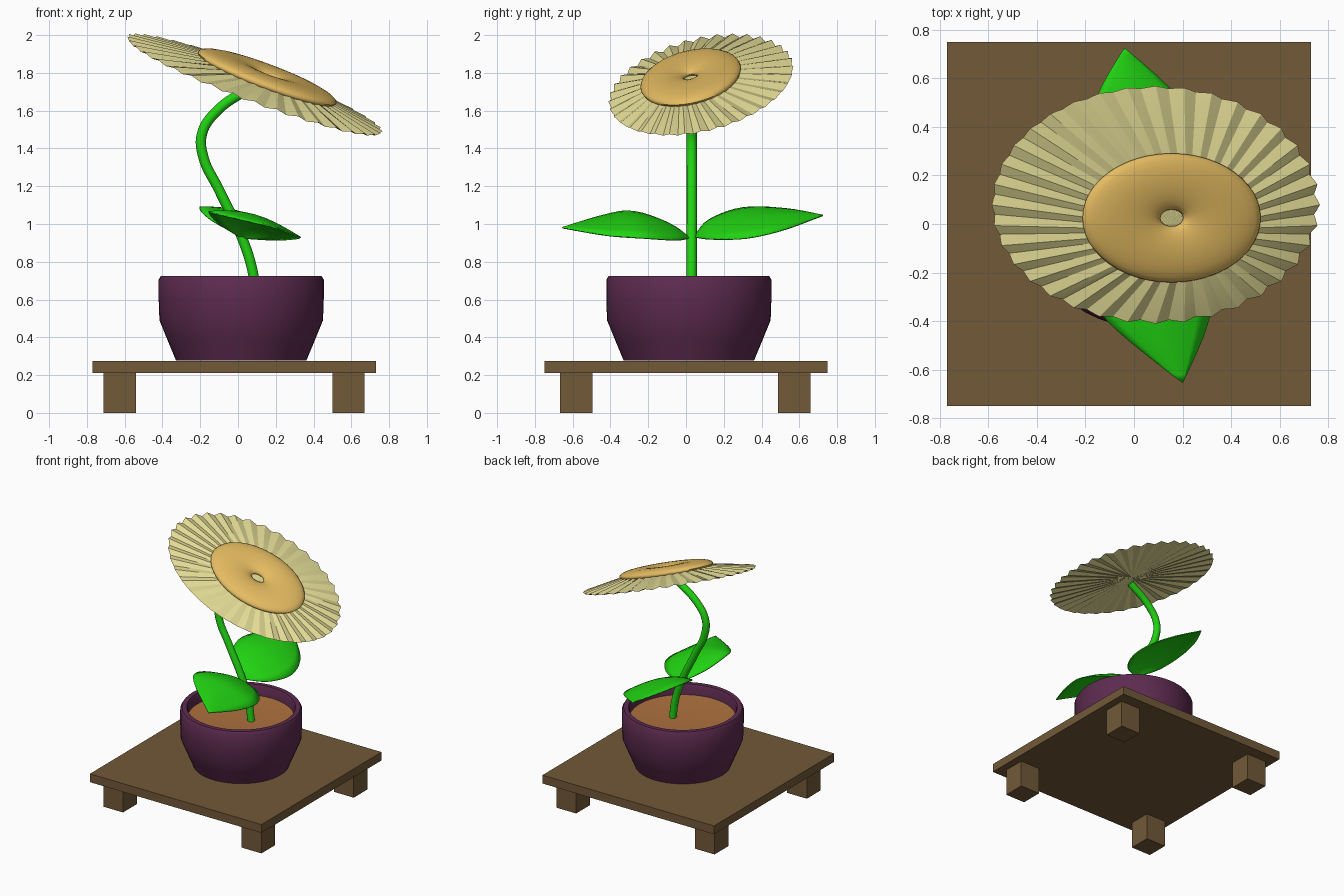
import bpy, bmesh, math
from math import sin, cos, pi
from mathutils import Vector, Matrix

if "Cube" in bpy.data.objects:
    bpy.data.objects.remove(bpy.data.objects["Cube"], do_unlink=True)


def material(name, rgb):
    m = bpy.data.materials.new(name)
    m.use_nodes = True
    m.diffuse_color = (*rgb, 1)
    m.node_tree.nodes["Principled BSDF"].inputs["Base Color"].default_value = (*rgb, 1)
    return m


wood = material("brown wood", (0.17, 0.1, 0.04))
purple = material("dark purple glaze", (0.11, 0.024, 0.08))
earth = material("orange brown soil", (0.42, 0.165, 0.048))
green = material("bright green", (0.015, 0.65, 0.006))
cream = material("pale cream", (0.76, 0.7, 0.3))
gold = material("golden yellow", (0.78, 0.5, 0.12))


def finish(bm, name, mat, smooth=None):
    bmesh.ops.recalc_face_normals(bm, faces=bm.faces)
    me = bpy.data.meshes.new(name)
    bm.to_mesh(me)
    bm.free()
    ob = bpy.data.objects.new(name, me)
    bpy.context.collection.objects.link(ob)
    me.materials.append(mat)
    if smooth:
        bpy.ops.object.select_all(action='DESELECT')
        ob.select_set(True)
        bpy.context.view_layer.objects.active = ob
        bpy.ops.object.shade_smooth_by_angle(angle=math.radians(smooth))
    return ob


def box(name, centre, size, mat):
    bm = bmesh.new()
    bmesh.ops.create_cube(bm, size=1)
    bmesh.ops.transform(bm, matrix=Matrix.Translation(centre) @ Matrix.Diagonal((*size, 1)), verts=bm.verts)
    return finish(bm, name, mat)


def lathe(name, profile, mat, place, smooth, closed=False, n=48):
    bm = bmesh.new()
    rings = []
    for r, z in profile:
        if r == 0:
            rings.append([bm.verts.new((0, 0, z))] * n)
        else:
            rings.append([bm.verts.new((r * cos(2 * pi * i / n), r * sin(2 * pi * i / n), z)) for i in range(n)])
    pairs = list(zip(rings, rings[1:])) + ([(rings[-1], rings[0])] if closed else [])
    for a, b in pairs:
        for i in range(n):
            j = (i + 1) % n
            bm.faces.new(list(dict.fromkeys((a[i], a[j], b[j], b[i]))))
    bmesh.ops.transform(bm, matrix=place, verts=bm.verts)
    return finish(bm, name, mat, smooth)


# Low table
box("table_top", (-0.02, 0, 0.243), (1.5, 1.5, 0.066), wood)
for x, side in ((-0.625, "right"), (0.585, "left")):
    for y, end in ((-0.58, "front"), (0.573, "back")):
        box(f"table_leg_{end}_{side}", (x, y, 0.106), (0.172, 0.172, 0.212), wood)

# Pot and soil
pot_at = Matrix.Translation((0.017, 0.015, 0))
lathe("pot", [(0, 0.277), (0.345, 0.277), (0.39, 0.385), (0.433, 0.49), (0.437, 0.6), (0.437, 0.705),
              (0.425, 0.725), (0.39, 0.725), (0.382, 0.71), (0.382, 0.6), (0, 0.6)], purple, pot_at, 40)
lathe("soil", [(0, 0.63), (0.2, 0.633), (0.381, 0.645)], earth, pot_at, 40)

# Stem
curve = bpy.data.curves.new("stem", 'CURVE')
curve.dimensions = '3D'
curve.bevel_depth = 0.027
curve.bevel_resolution = 4
curve.resolution_u = 8
curve.use_fill_caps = True
path = [(0.095, 0.62), (0.075, 0.76), (0.02, 0.93), (-0.1, 1.18), (-0.185, 1.36),
        (-0.19, 1.48), (-0.11, 1.6), (0.06, 1.72)]
spline = curve.splines.new('BEZIER')
spline.bezier_points.add(len(path) - 1)
for p, (x, z) in zip(spline.bezier_points, path):
    p.co = (x, 0.03, z)
    p.handle_left_type = p.handle_right_type = 'AUTO'
curve.materials.append(green)
bpy.context.collection.objects.link(bpy.data.objects.new("stem", curve))


# Leaves: sheet between two curved edges, slightly bulged
def sample(points, t):
    pts = [Vector(p) for p in points]
    f = min(t * (len(pts) - 1), len(pts) - 1.0001)
    i, u = int(f), f - int(f)
    a, b, c, d = (pts[max(0, min(len(pts) - 1, i + k))] for k in (-1, 0, 1, 2))
    return b + 0.5 * u * (c - a + u * (2 * a - 5 * b + 4 * c - d + u * (3 * (b - c) + d - a)))


def leaf(name, edge_a, edge_b, rows=20, cols=8):
    bm = bmesh.new()
    grid = []
    for i in range(rows + 1):
        a, b = sample(edge_a, i / rows), sample(edge_b, i / rows)
        width = (b - a).length
        grid.append([bm.verts.new(a.lerp(b, j / cols) + Vector((0, 0, 0.1 * width * sin(pi * j / cols))))
                     for j in range(cols + 1)])
    for r, s in zip(grid, grid[1:]):
        for j in range(cols):
            bm.faces.new((r[j], r[j + 1], s[j + 1], s[j]))
    bmesh.ops.remove_doubles(bm, verts=bm.verts, dist=0.0005)
    ob = finish(bm, name, green, 60)
    mod = ob.modifiers.new("thickness", 'SOLIDIFY')
    mod.thickness = 0.008
    mod.offset = 0


base = (0.02, 0.02, 0.925)
tip = (0.2, -0.655, 0.98)
leaf("leaf_front",
     [base, (-0.1, -0.1, 1.0), (-0.155, -0.28, 1.062), (-0.1, -0.41, 1.05), tip],
     [base, (0.2, -0.05, 0.915), (0.325, -0.22, 0.925), (0.3, -0.42, 0.94), tip])
base = (0.02, 0.045, 0.93)
tip = (-0.04, 0.725, 1.045)
leaf("leaf_back",
     [base, (-0.14, 0.12, 1.02), (-0.205, 0.3, 1.085), (-0.15, 0.53, 1.08), tip],
     [base, (0.17, 0.13, 0.92), (0.25, 0.32, 0.925), (0.18, 0.52, 0.97), tip])

# Flower head frame, tilted towards the front left
u = Vector((1, 0, -0.37))
v = Vector((0, 1, 0.19))
normal = u.cross(v).normalized()
rim_centre = Vector((0.087, 0.08, 1.735))
eye_centre = Vector((0.155, 0.025, 1.775))

# Pleated petals: flat below, low cone above
bm = bmesh.new()
waves, n = 36, 144
rim, inner = [], []
for i in range(n):
    t = 2 * pi * i / n
    w = cos(waves * t)
    k = 1 + 0.012 * w
    rim.append(bm.verts.new(rim_centre + u * 0.668 * k * cos(t) + v * 0.484 * k * sin(t) + normal * 0.008 * w))
    inner.append(bm.verts.new(eye_centre + u * 0.34 * cos(t) + v * 0.246 * sin(t) - normal * (0.008 - 0.003 * w)))
under = bm.verts.new(rim_centre)
top = bm.verts.new(eye_centre - normal * 0.01)
for i in range(n):
    j = (i + 1) % n
    bm.faces.new((rim[i], rim[j], inner[j], inner[i]))
    bm.faces.new((inner[i], inner[j], top))
    bm.faces.new((rim[j], rim[i], under))
finish(bm, "petals", cream, 20)

# Ring-shaped flower centre
frame = Matrix((u, v * 0.725, normal)).transposed().to_4x4()
frame.translation = eye_centre
ring = [(0.207 + 0.16 * cos(2 * pi * i / 20), 0.04 * sin(2 * pi * i / 20)) for i in range(20)]
lathe("flower_centre", ring, gold, frame, 60, closed=True)
